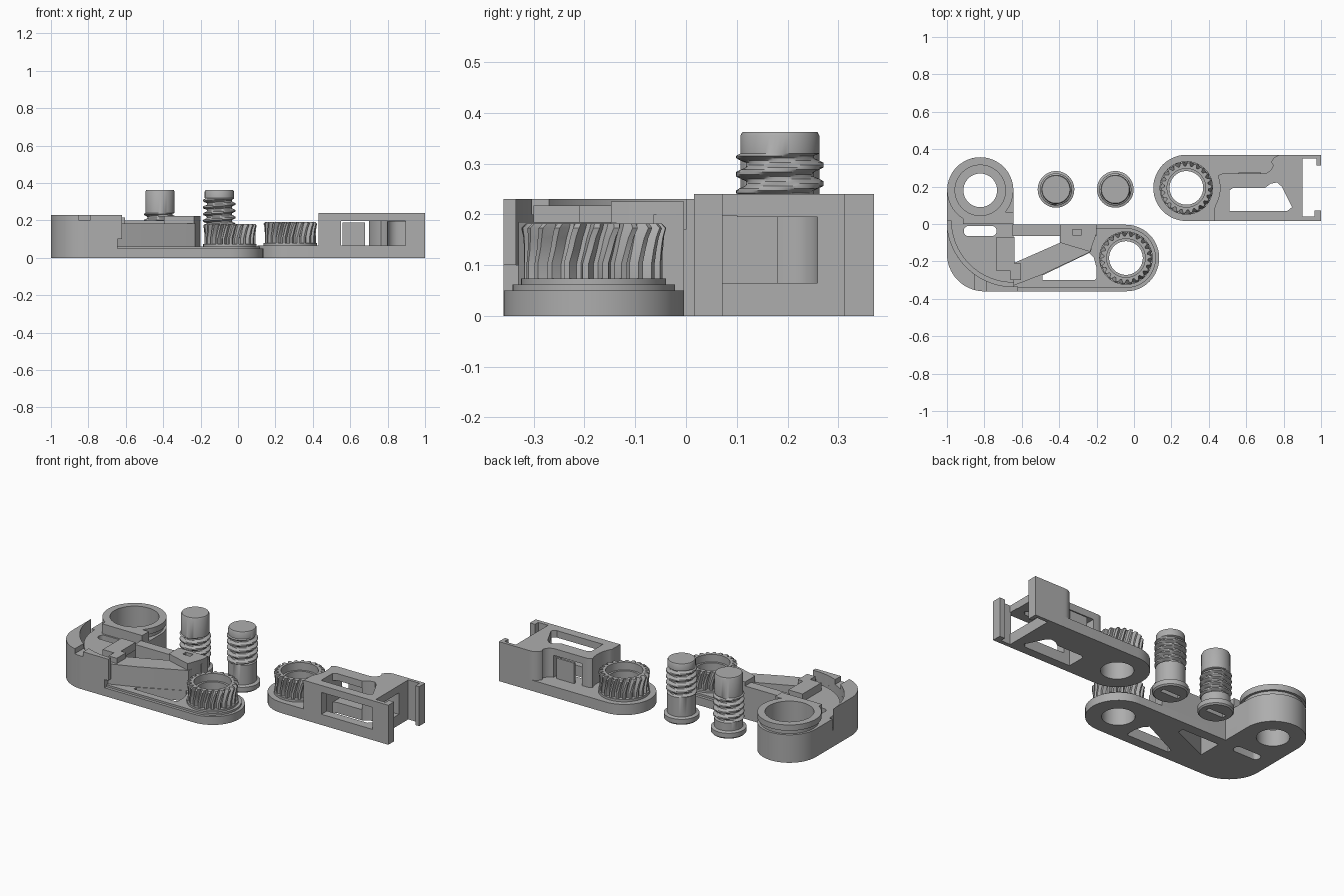
import bpy, bmesh, math

if "Cube" in bpy.data.objects:
    bpy.data.objects.remove(bpy.data.objects["Cube"])

grey = bpy.data.materials.new("plain grey")
grey.diffuse_color = (0.42, 0.42, 0.42, 1)
grey.use_nodes = True
grey.node_tree.nodes["Principled BSDF"].inputs["Base Color"].default_value = grey.diffuse_color


def finish(name, bm):
    bmesh.ops.recalc_face_normals(bm, faces=bm.faces)
    me = bpy.data.meshes.new(name)
    bm.to_mesh(me)
    bm.free()
    ob = bpy.data.objects.new(name, me)
    bpy.context.collection.objects.link(ob)
    me.materials.append(grey)
    return ob


def stack(name, rings):
    """Skin a list of equal-length rings of 3D points and cap both ends."""
    bm = bmesh.new()
    rows = [[bm.verts.new(p) for p in r] for r in rings]
    n = len(rows[0])
    for a, b in zip(rows, rows[1:]):
        for i in range(n):
            j = (i + 1) % n
            bm.faces.new((a[i], a[j], b[j], b[i]))
    bm.faces.new(rows[0][::-1])
    bm.faces.new(rows[-1])
    return finish(name, bm)


def prism(name, pts, z0, z1):
    return stack(name, [[(x, y, z) for x, y in pts] for z in (z0, z1)])


def arc(cx, cy, r, a0, a1, n=24):
    return [(cx + r * math.cos(math.radians(a0 + (a1 - a0) * i / n)),
             cy + r * math.sin(math.radians(a0 + (a1 - a0) * i / n))) for i in range(n + 1)]


def circle(cx, cy, r, n=64):
    return arc(cx, cy, r, 0, 360, n)[:-1]


def rect(x0, x1, y0, y1, r=0):
    if not r:
        return [(x0, y0), (x1, y0), (x1, y1), (x0, y1)]
    return (arc(x0 + r, y0 + r, r, 180, 270, 8) + arc(x1 - r, y0 + r, r, 270, 360, 8)
            + arc(x1 - r, y1 - r, r, 0, 90, 8) + arc(x0 + r, y1 - r, r, 90, 180, 8))


def cut(ob, *cutters):
    """Subtract vertical prisms (points, z0, z1) or ready-made cutter objects."""
    for c in cutters:
        tool = prism("cutter", *c) if isinstance(c, tuple) else c
        m = ob.modifiers.new("cut", 'BOOLEAN')
        m.operation, m.solver, m.object = 'DIFFERENCE', 'EXACT', tool
        bpy.context.view_layer.objects.active = ob
        bpy.ops.object.modifier_apply(modifier=m.name)
        bpy.data.objects.remove(tool)
    return ob


def gear(name, cx, cy, z0, z1, teeth=22):
    """Collar with kinked ratchet-like teeth: straight foot, twisted head."""
    h = z1 - z0
    rings = []
    for t, twist, tip in ((0, 0, .137), (.3, .0, .137), (.55, .35, .137),
                          (.75, .6, .139), (.92, .9, .143), (1, 1.0, .134)):
        ring = []
        for i in range(teeth):
            for f, r in ((0, .118), (.25, .118), (.45, tip), (.75, tip)):
                a = 2 * math.pi * (i + f + twist * .6) / teeth
                ring.append((cx + r * math.cos(a), cy + r * math.sin(a), z0 + h * t))
        rings.append(ring)
    ob = stack(name, rings)
    cut(ob, (circle(cx, cy, .09), -1, 1), (circle(cx, cy, .103), z0 + h * .6, 1))
    collar = prism(name + "_collar", circle(cx, cy, .143), z0 - .02, z0 + .004)
    cut(collar, (circle(cx, cy, .09), -1, 1))


def threaded_pin(name, cx, cy, t0, t1, pitch=.036):
    """Flanged pin with a helical ridge between heights t0 and t1."""
    n = 48
    rows = [(0, .09), (.008, .098), (.036, .098), (.042, .08), (t0, .08)]
    steps = int((t1 - t0) / pitch * 8)
    rows += [(t0 + (t1 - t0) * i / steps, None) for i in range(1, steps)]
    rows += [(t1, .078), (.355, .078), (.362, .074)]
    rings = []
    for z, r in rows:
        ring = []
        for i in range(n):
            rr = r
            if r is None:
                p = (z / pitch - i / n) % 1
                rr = .067 + .019 * min(1, max(0, 2.4 * abs(p - .5) * 2 - .7))
            a = 2 * math.pi * i / n
            ring.append((cx + rr * math.cos(a), cy + rr * math.sin(a), z))
        rings.append(ring)
    cut(stack(name, rings), (rect(cx - .06, cx + .06, cy - .014, cy + .014), -.1, .03))


# ---- left bracket: shared holes ----
GX, GY, RX, RY = -.043, -.182, -.822, .18
AX, AY = -.645, .02                       # centre of the curved channel


def left_holes():
    return [(circle(GX, GY, .09), -1, 1), (circle(RX, RY, .09), -1, 1),
            (rect(-.91, -.735, -.065, -.01, .026), -1, 1),
            ([(-.645, -.21), (-.395, -.1), (-.395, -.065), (-.645, -.065)], -1, 1),
            ([(-.49, -.3), (-.21, -.3), (-.2, -.29), (-.2, -.235), (-.215, -.18),
              (-.24, -.155), (-.49, -.275)], -1, 1)]


corner = arc(-.8, -.16, .2, 180, 270)
outline = arc(GX, GY, .178, -90, 90) + [(-.645, -.004)] + arc(RX, RY, .177, 0, 180) + corner
cut(prism("left_base_plate", outline, 0, .05), *left_holes())

# raised step along the arm with a narrower edge
arm = arc(GX, GY, .16, -90, 90) + [(-.69, -.022), (-.69, -.342)]
cut(prism("arm_rim", arm, .05, .062), *left_holes())

# tall body around the ring and the rounded corner
body_pts = [(-.645, -.36), (-.645, .18)] + arc(RX, RY, .177, 0, 180) + corner
channel = arc(AX, AY, .355, 180, 274) + arc(AX, AY, .333, 274, 180)
cut(prism("left_body", body_pts, .05, .17), (circle(RX, RY, .09), -1, 1),
    (rect(-.91, -.735, -.065, -.01, .026), -1, 1),
    (circle(RX, RY, .135), .1, 1), (channel, .1, 1))

# crescent rim outside the channel, with a small notch
rim = corner + [(-.62, -.36), (-.62, -.335)] + arc(AX, AY, .355, 270, 181)
cut(prism("curved_rim", rim, .1, .23),
    ([(-.85, -.4), (-.79, -.4), (-.79, -.15), (-.85, -.15)], .2, 1))

# ring neck and lip
for name, r, z0, z1 in (("ring_neck", .162, .17, .195), ("ring_lip", .177, .195, .23)):
    cut(prism(name, circle(RX, RY, r), z0, z1), (circle(RX, RY, .135), -1, 1))
cut(prism("ring_front_wall", rect(-.915, -.645, 0, .065), .17, .23),
    (circle(RX, RY, .135), -1, 1))

# inner blocks and the bracing on the arm
prism("inner_block", rect(-.735, -.64, -.25, -.07), .17, .217)
prism("inner_step", rect(-.66, -.605, -.3, -.21), .1, .217)
beam = [(-.645, -.21), (-.395, -.1), (-.3, -.06), (-.215, -.06), (-.23, -.148),
        (-.49, -.27), (-.645, -.33)]
prism("diagonal_brace", beam, .055, .185)
prism("back_rail", rect(-.65, -.2, -.064, -.004), .05, .2)
end = [(-.395, -.004), (-.2, -.004), (-.2, -.05), (-.235, -.148), (-.33, -.12), (-.395, -.1)]
cut(prism("end_block", end, .055, .225), (rect(-.33, -.28, -.06, -.03), .19, 1))
gear("left_gear", GX, GY, .07, .182)

# ---- right bracket ----
HX, HY = .28, .193
window_floor = [(.51, .07), (.82, .07), (.845, .09), (.79, .2), (.765, .222), (.73, .215),
                (.7, .193), (.53, .193), (.51, .18)]
plate = arc(HX, HY, .177, 90, 270) + [(.9, .016), (.9, .37)]
cut(prism("right_base_plate", plate, 0, .065),
    (circle(HX, HY, .09), -1, 1), (window_floor, -1, 1))

# tall housing with windows on three sides
block = ([(.43, .016), (.9, .016), (.9, .37), (.81, .37)] + arc(.79, .31, .06, 90, 160, 8)
         + arc(.69, .325, .055, -10, -90, 8) + [(.52, .27)] + arc(.48, .225, .045, 85, 180, 6))
cut(prism("right_housing", block, .04, .24), (circle(HX, HY, .18), -1, 1),
    (window_floor, -1, 1),
    (rect(.55, .91, 0, .1), .05, .198),
    (rect(.51, .7, .15, .3), .065, .198),
    (rect(.8, .95, .07, .26, .06), .045, .195))
prism("rear_ledge", rect(.56, .68, .262, .275), .065, .19)

# end fork: two thin prongs with inward lips
prism("front_prong", rect(.895, 1, .016, .04), 0, .24)
prism("front_prong_lip", rect(.965, 1, .016, .072), 0, .24)
prism("rear_prong", rect(.895, 1, .35, .37), 0, .24)
prism("rear_prong_lip", rect(.975, 1, .312, .37), 0, .24)
gear("right_gear", HX, HY, .075, .192)

# ---- loose pins ----
threaded_pin("left_pin", -.417, .185, .09, .24)
threaded_pin("right_pin", -.1, .185, .16, .32)

bpy.ops.object.select_all(action='SELECT')
bpy.ops.object.shade_smooth_by_angle(angle=math.radians(30))
